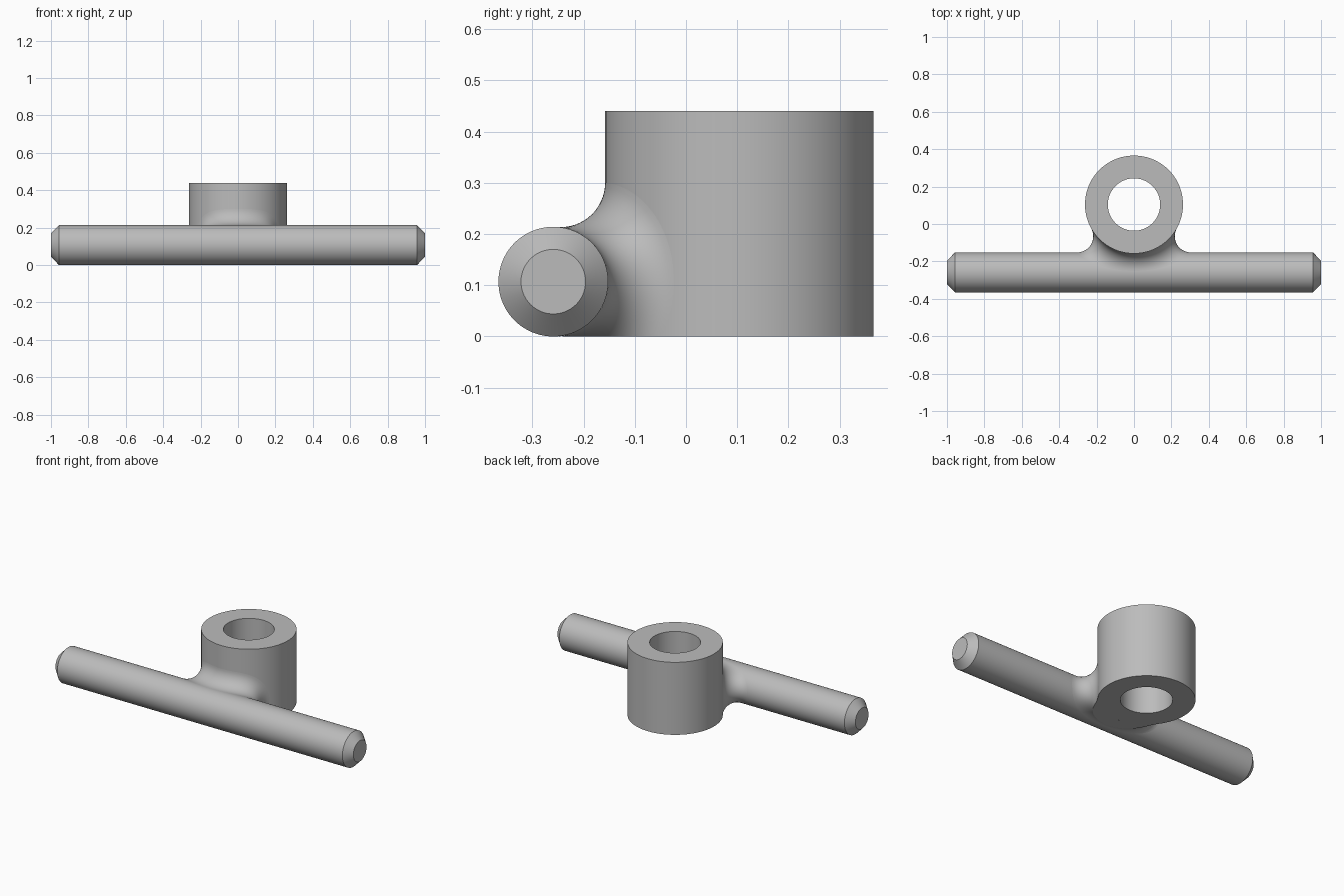
import bpy, bmesh
from math import sin, cos, acos, asin, sqrt, pi, atan2, radians
from mathutils import Vector

cube = bpy.data.objects.get("Cube")
if cube:
    bpy.data.objects.remove(cube)

BOSS_Y, BOSS_R, HOLE_R, BOSS_H = 0.104, 0.262, 0.14, 0.44
ROD_Y, ROD_Z, ROD_R, ROD_END_R, CHAMFER = -0.259, 0.107, 0.107, 0.063, 0.043
FILLET = 0.0865

grey = bpy.data.materials.new("plain grey")
grey.use_nodes = True
grey.diffuse_color = (0.5, 0.5, 0.5, 1)
grey.node_tree.nodes["Principled BSDF"].inputs["Base Color"].default_value = (0.5, 0.5, 0.5, 1)


def finish(name, bm):
    bmesh.ops.recalc_face_normals(bm, faces=bm.faces)
    mesh = bpy.data.meshes.new(name)
    bm.to_mesh(mesh)
    bm.free()
    mesh.materials.append(grey)
    obj = bpy.data.objects.new(name, mesh)
    bpy.context.collection.objects.link(obj)
    bpy.ops.object.select_all(action='DESELECT')
    obj.select_set(True)
    bpy.context.view_layer.objects.active = obj
    bpy.ops.object.shade_smooth_by_angle(angle=radians(25))
    return obj


def skin(bm, rings, loop):
    """Join rings of points with quads; loop joins the last ring to the first."""
    rows = [[bm.verts.new(p) for p in ring] for ring in rings]
    pairs = list(zip(rows, rows[1:])) + ([(rows[-1], rows[0])] if loop else [])
    for a, b in pairs:
        for i in range(len(a)):
            j = (i + 1) % len(a)
            bm.faces.new((a[i], a[j], b[j], b[i]))
    return rows


def circle(r, point, n=96):
    return [point(r * cos(2 * pi * i / n), r * sin(2 * pi * i / n)) for i in range(n)]


# Upright sleeve with a through hole
bm = bmesh.new()
wall = [(BOSS_R, 0), (BOSS_R, BOSS_H), (HOLE_R, BOSS_H), (HOLE_R, 0)]
skin(bm, [circle(r, lambda a, b: (a, BOSS_Y + b, z)) for r, z in wall], True)
finish("sleeve", bm)

# Cross rod with chamfered ends
bm = bmesh.new()
shape = [(-1, ROD_END_R), (CHAMFER - 1, ROD_R), (1 - CHAMFER, ROD_R), (1, ROD_END_R)]
rows = skin(bm, [circle(r, lambda a, b: (x, ROD_Y + a, ROD_Z + b)) for x, r in shape], False)
bm.faces.new(rows[0])
bm.faces.new(rows[-1])
finish("cross_rod", bm)

# Rolling-ball fillet between rod and sleeve
ball = BOSS_R + FILLET
reach = ROD_R + FILLET
phi_max = acos((BOSS_Y - ball - ROD_Y) / reach)
STEPS, ARC = 144, 16
sections = []
for s in range(STEPS):
    t = 2 * pi * (s + 0.5) / STEPS
    phi = phi_max * sin(t)
    cy, cz = ROD_Y + reach * cos(phi), ROD_Z + reach * sin(phi)
    cx = sqrt(max(0, ball ** 2 - (cy - BOSS_Y) ** 2)) * (1 if cos(t) > 0 else -1)
    centre = Vector((cx, cy, cz))
    to_sleeve = (Vector((0, BOSS_Y, cz)) - centre).normalized()
    to_rod = (Vector((cx, ROD_Y, ROD_Z)) - centre).normalized()
    angle = to_sleeve.angle(to_rod)
    sections.append([centre + FILLET / sin(angle) * (
        sin((1 - k / ARC) * angle) * to_sleeve + sin(k / ARC * angle) * to_rod)
        for k in range(ARC + 1)])

bm = bmesh.new()
skin(bm, [[sec[k] for sec in sections] for k in range(ARC + 1)], False)
cut = bmesh.ops.bisect_plane(bm, geom=bm.verts[:] + bm.edges[:] + bm.faces[:], dist=1e-6,
                             plane_co=(0, 0, 0), plane_no=(0, 0, 1), clear_inner=True)


# Flat underside of the fillet, out to the sleeve wall
def bearing(co):
    return atan2(co.x, BOSS_Y - co.y)


rim = sorted((v.co.copy() for v in cut["geom_cut"] if isinstance(v, bmesh.types.BMVert)),
             key=bearing)
first, last = bearing(rim[0]), bearing(rim[-1])
for k in range(1, 40):
    a = last + (first - last) * k / 40
    rim.append(Vector((BOSS_R * sin(a), BOSS_Y - BOSS_R * cos(a), 0)))
under = bm.faces.new([bm.verts.new(p) for p in rim])
bmesh.ops.triangulate(bm, faces=[under])
finish("fillet", bm)
